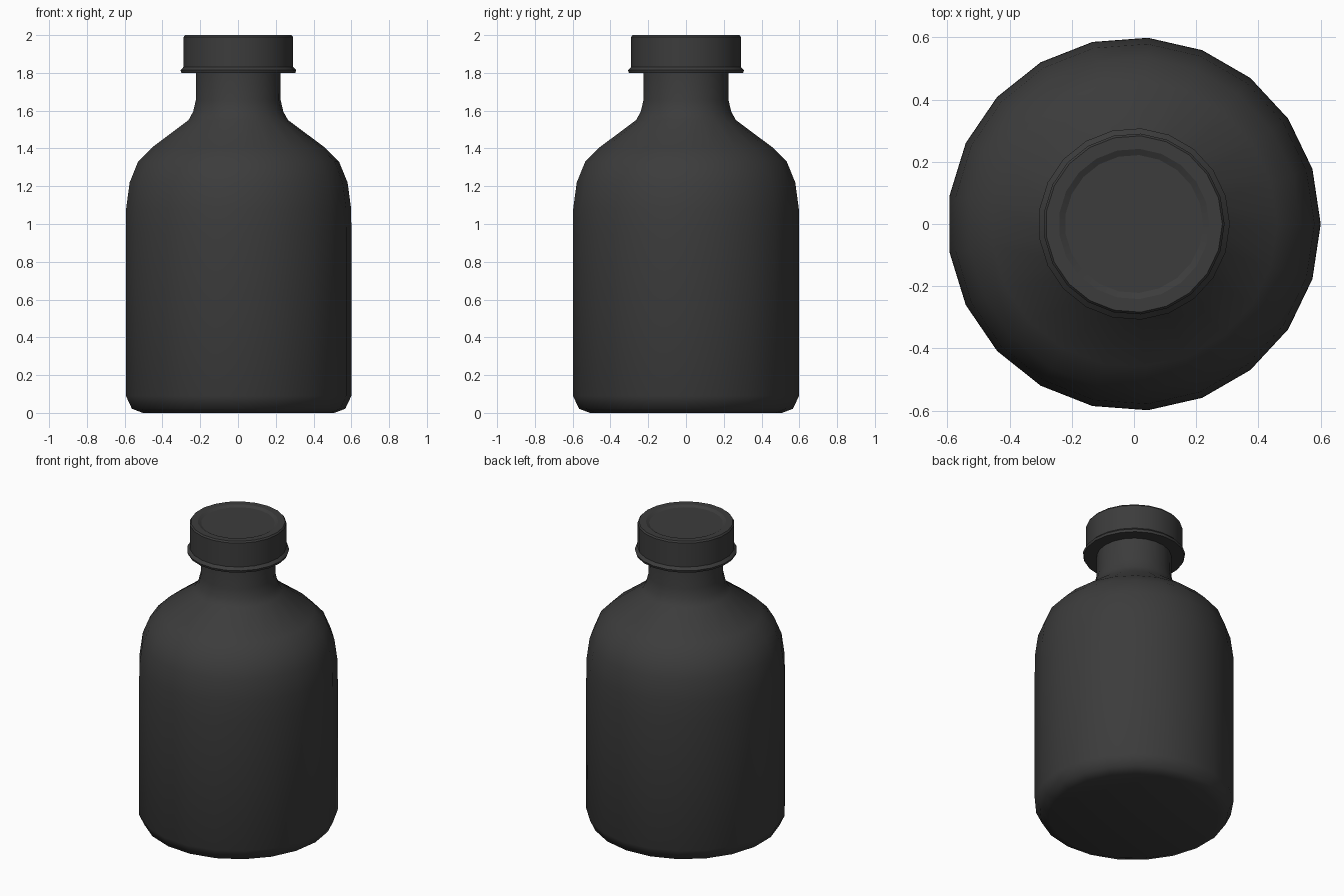
import bpy, bmesh, math

if "Cube" in bpy.data.objects:
    bpy.data.objects.remove(bpy.data.objects["Cube"])

SIDES = 21


def material(name, shade):
    m = bpy.data.materials.new(name)
    m.diffuse_color = (shade, shade, shade, 1)
    m.use_nodes = True
    m.node_tree.nodes["Principled BSDF"].inputs["Base Color"].default_value = m.diffuse_color
    return m


def lathe(name, profile, mat, angle):
    """Revolve (radius, height) points round z; radius 0 closes to a pole."""
    bm = bmesh.new()
    rings = []
    for r, z in profile:
        if r == 0:
            rings.append([bm.verts.new((0, 0, z))] * SIDES)
        else:
            rings.append([bm.verts.new((r * math.cos(math.tau * i / SIDES),
                                        r * math.sin(math.tau * i / SIDES), z))
                          for i in range(SIDES)])
    for a, b in zip(rings, rings[1:]):
        for i in range(SIDES):
            j = (i + 1) % SIDES
            bm.faces.new(list(dict.fromkeys((a[i], a[j], b[j], b[i]))))
    bmesh.ops.recalc_face_normals(bm, faces=bm.faces[:])
    me = bpy.data.meshes.new(name)
    bm.to_mesh(me)
    bm.free()
    ob = bpy.data.objects.new(name, me)
    bpy.context.collection.objects.link(ob)
    me.materials.append(mat)
    bpy.ops.object.select_all(action='DESELECT')
    ob.select_set(True)
    bpy.context.view_layer.objects.active = ob
    bpy.ops.object.shade_smooth_by_angle(angle=math.radians(angle))
    return ob


dark = material("dark_grey", 0.045)

# Bottle with rounded base, sloping shoulder and neck
lathe("bottle_body", [
    (0, 0), (0.51, 0), (0.568, 0.022), (0.6, 0.09), (0.6, 0.95), (0.599, 1.08),
    (0.58, 1.22), (0.535, 1.33), (0.46, 1.405), (0.265, 1.55),
    (0.24, 1.595), (0.226, 1.655), (0.225, 1.81), (0, 1.81)], dark, 45)

# Cap with a flared lower band and a shallow dished top
lathe("cap", [
    (0, 1.80), (0.303, 1.80), (0.308, 1.815), (0.291, 1.832), (0.291, 1.99),
    (0.284, 2.0), (0.242, 2.0), (0.222, 1.99), (0, 1.99)], dark, 25)
